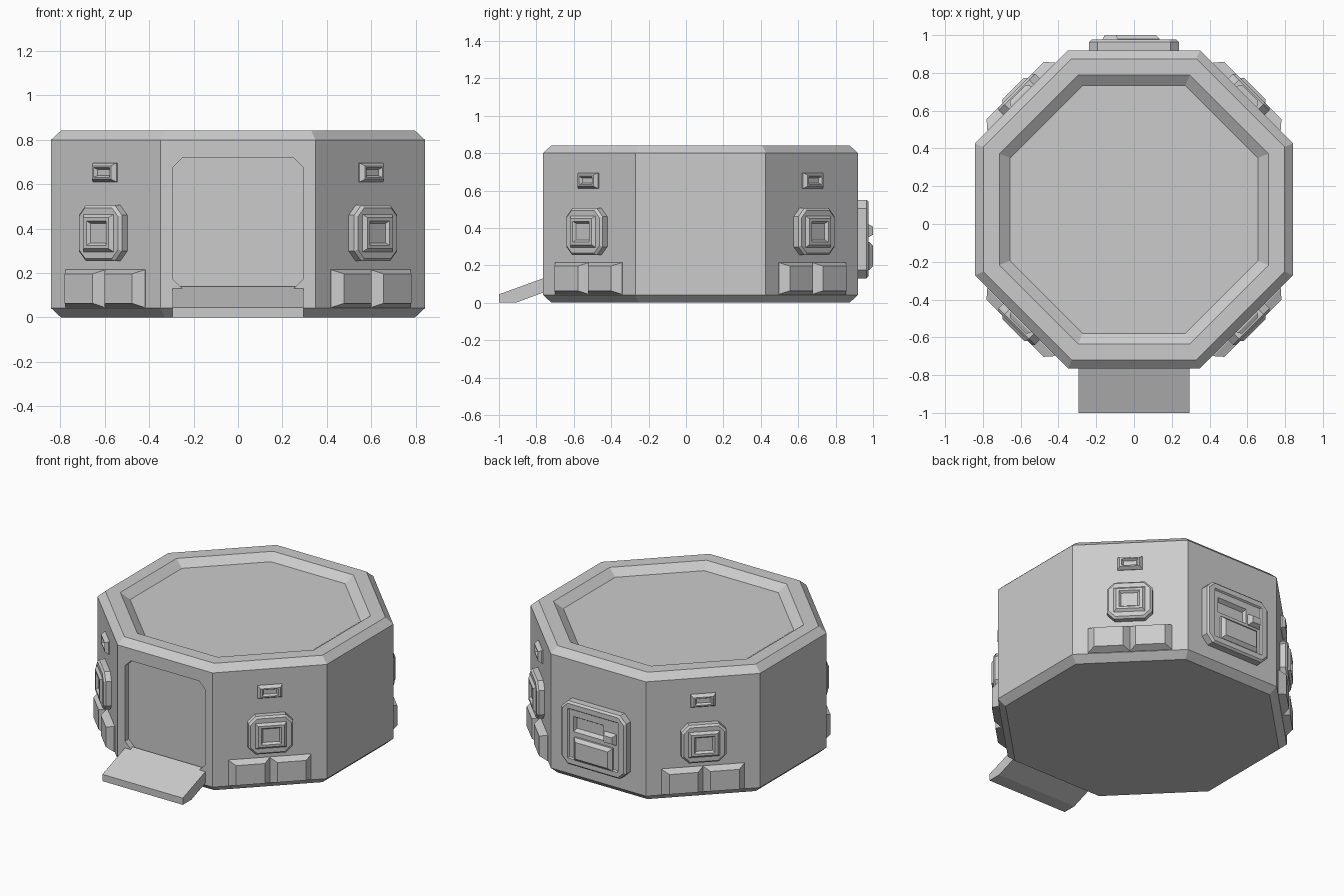
import bpy, bmesh
from math import cos, sin, pi, radians

if "Cube" in bpy.data.objects:
    bpy.data.objects.remove(bpy.data.objects["Cube"])

APO, CY = 0.842, 0.0775      # wall distance from the centre, centre y


def mesh_from_rings(name, rings):
    """Bridge equal-length rings of points and cap both ends."""
    bm = bmesh.new()
    loops = [[bm.verts.new(p) for p in r] for r in rings]
    n = len(loops[0])
    for a, b in zip(loops, loops[1:]):
        for i in range(n):
            j = (i + 1) % n
            bm.faces.new((a[i], a[j], b[j], b[i]))
    bm.faces.new(loops[0])
    bm.faces.new(loops[-1])
    bmesh.ops.recalc_face_normals(bm, faces=bm.faces)
    me = bpy.data.meshes.new(name)
    bm.to_mesh(me)
    bm.free()
    ob = bpy.data.objects.new(name, me)
    bpy.context.collection.objects.link(ob)
    return ob


def wall_part(name, angle, u0, z0, steps):
    """Stack of rectangles on a wall; step = half width, half height, corner cut, distance out."""
    a = radians(angle)
    rings = []
    for w, h, c, n in steps:
        if c:
            pts = [(w, c - h), (w, h - c), (w - c, h), (c - w, h),
                   (-w, h - c), (-w, c - h), (c - w, -h), (w - c, -h)]
        else:
            pts = [(w, -h), (w, h), (-w, h), (-w, -h)]
        rings.append([(cos(a) * (APO + n) - sin(a) * (u + u0),
                       CY + sin(a) * (APO + n) + cos(a) * (u + u0), z + z0) for u, z in pts])
    return mesh_from_rings(name, rings)


def cut(target, cutter):
    cutter.hide_render = True
    cutter.hide_viewport = True
    m = target.modifiers.new("cut", 'BOOLEAN')
    m.operation = 'DIFFERENCE'
    m.solver = 'EXACT'
    m.object = cutter


# Octagonal body with bevelled edges and a sunken roof
profile = [(0.797, 0), (APO, 0.042), (APO, 0.8), (0.797, 0.842), (0.712, 0.842), (0.656, 0.8)]
body = mesh_from_rings("body", [
    [(r / cos(pi / 8) * cos(pi / 8 + k * pi / 4),
      CY + r / cos(pi / 8) * sin(pi / 8 + k * pi / 4), z) for k in range(8)]
    for r, z in profile])

# Recessed doorway
cut(body, wall_part("door_cutter", -90, 0, 0.425,
                    [(0.295, 0.295, 0.045, 0.1), (0.295, 0.295, 0.045, -0.04)]))

# Entry ramp
ramp = [(-0.74, 0.139), (-1.0, 0.045), (-1.0, 0), (-0.91, 0), (-0.74, 0.063)]
mesh_from_rings("ramp", [[(x, y, z) for y, z in ramp] for x in (-0.295, 0.295)])

# Diagonal walls: vent, window and a pair of bumpers
for angle in (45, 135, 225, 315):
    wall_part("vent", angle, 0, 0.653, [
        (0.075, 0.042, 0, -0.01), (0.075, 0.042, 0, 0.008), (0.06, 0.03, 0, 0.028),
        (0.05, 0.022, 0, 0.028), (0.04, 0.014, 0, 0.012)])
    wall_part("window", angle, 0, 0.38, [
        (0.137, 0.126, 0.045, -0.01), (0.137, 0.126, 0.045, 0.035), (0.125, 0.114, 0.04, 0.047)])
    wall_part("window_frame", angle, 0, 0.38, [
        (0.095, 0.084, 0, 0.04), (0.095, 0.084, 0, 0.047), (0.08, 0.07, 0, 0.062),
        (0.062, 0.055, 0, 0.062), (0.05, 0.044, 0, 0.0475)])
    for side in (-1, 1):
        wall_part("bumper", angle, side * 0.126, 0.13, [
            (0.127, 0.085, 0, -0.01), (0.127, 0.085, 0, 0.004), (0.088, 0.066, 0, 0.048)])

# Back service panel (on this wall u runs towards -x)
panel = wall_part("service_panel", 90, 0, 0.34, [
    (0.237, 0.21, 0.045, -0.01), (0.237, 0.21, 0.045, 0.045), (0.225, 0.198, 0.04, 0.057),
    (0.185, 0.165, 0.003, 0.057), (0.178, 0.158, 0.003, 0.047)])
cut(panel, wall_part("slot_cutter", 90, -0.04, 0.405, [
    (0.115, 0.055, 0, 0.07), (0.11, 0.05, 0, 0.047), (0.1, 0.035, 0, 0.022)]))
wall_part("panel_button", 90, 0.125, 0.385, [
    (0.043, 0.035, 0, 0.04), (0.043, 0.035, 0, 0.055), (0.03, 0.022, 0, 0.08)])
wall_part("panel_bar", 90, 0.005, 0.25, [
    (0.14, 0.075, 0, 0.04), (0.14, 0.075, 0, 0.06), (0.12, 0.055, 0, 0.08)])
